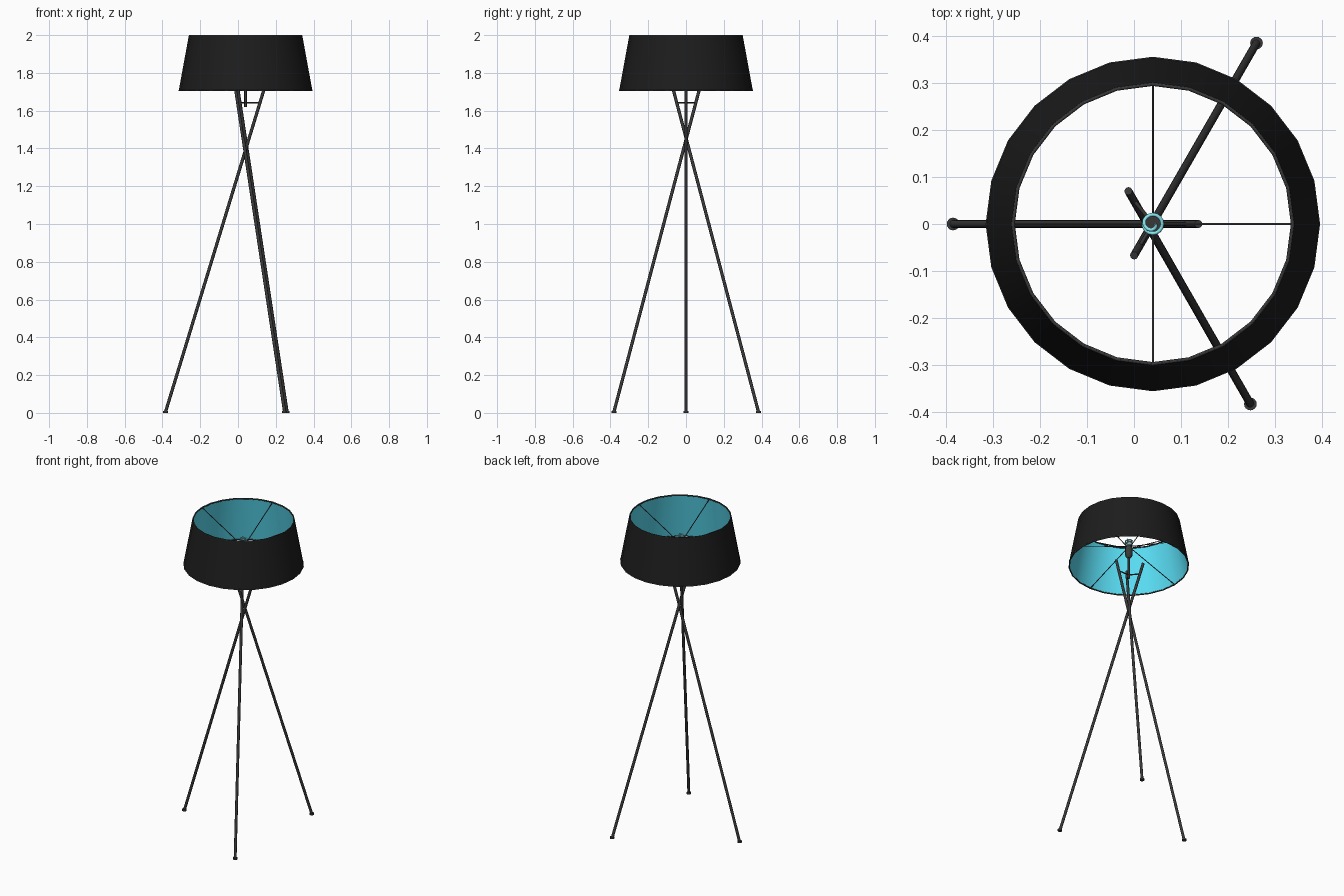
import bpy, bmesh, math
from mathutils import Vector

if "Cube" in bpy.data.objects:
    bpy.data.objects.remove(bpy.data.objects["Cube"])

CX = 0.04          # shade and stem axis
SIDES = 24


def material(name, rgb):
    m = bpy.data.materials.new(name)
    m.diffuse_color = (*rgb, 1)
    m.use_nodes = True
    m.node_tree.nodes["Principled BSDF"].inputs["Base Color"].default_value = m.diffuse_color
    return m


BLACK = material("black_fabric", (0.012, 0.012, 0.012))
METAL = material("dark_metal", (0.04, 0.04, 0.042))
TEAL = material("teal_lining", (0.1, 0.72, 0.9))
BULB = material("bulb_glass", (0.25, 0.8, 0.88))


def finish(name, bm, mat, smooth=True):
    me = bpy.data.meshes.new(name)
    bm.to_mesh(me)
    bm.free()
    for p in me.polygons:
        p.use_smooth = smooth and len(p.vertices) == 4
    me.materials.append(mat)
    ob = bpy.data.objects.new(name, me)
    bpy.context.collection.objects.link(ob)
    return ob


def rod(name, a, b, r, mat=METAL, sides=12):
    a, b = Vector(a), Vector(b)
    bm = bmesh.new()
    bmesh.ops.create_cone(bm, cap_ends=True, segments=sides, radius1=r,
                          radius2=r, depth=(b - a).length)
    rot = (b - a).to_track_quat('Z', 'Y').to_matrix().to_4x4()
    bmesh.ops.transform(bm, matrix=rot, verts=bm.verts)
    bmesh.ops.translate(bm, vec=(a + b) / 2, verts=bm.verts)
    return finish(name, bm, mat)


def lathe(name, profile, mat, sides=SIDES, closed=False):
    bm = bmesh.new()
    rings = [[bm.verts.new((CX + r * math.cos(2 * math.pi * i / sides),
                            r * math.sin(2 * math.pi * i / sides), z))
              for i in range(sides)] for r, z in profile]
    pairs = list(zip(rings, rings[1:]))
    if closed:
        pairs.append((rings[-1], rings[0]))
    for lo, hi in pairs:
        for i in range(sides):
            j = (i + 1) % sides
            bm.faces.new((lo[i], lo[j], hi[j], hi[i]))
    if not closed:
        bm.faces.new(rings[0][::-1])
        bm.faces.new(rings[-1])
    return finish(name, bm, mat)


def open_cone(name, r0, z0, r1, z1, mat, inward=False):
    bm = bmesh.new()
    bmesh.ops.create_cone(bm, cap_ends=False, segments=SIDES, radius1=r0,
                          radius2=r1, depth=z1 - z0)
    bmesh.ops.translate(bm, vec=(CX, 0, (z0 + z1) / 2), verts=bm.verts)
    if inward:
        bmesh.ops.reverse_faces(bm, faces=bm.faces)
    return finish(name, bm, mat)


# Drum shade: outer fabric, coloured lining, rim hoops
open_cone("shade_fabric", 0.354, 1.705, 0.300, 2.0, BLACK)
open_cone("shade_lining", 0.350, 1.705, 0.296, 2.0, TEAL, inward=True)
for name, r, z in (("top_hoop", 0.297, 1.996), ("bottom_hoop", 0.351, 1.708)):
    ring = [(r + 0.004 * math.cos(t * math.pi / 3),
             z + 0.004 * math.sin(t * math.pi / 3)) for t in range(6)]
    lathe(name, ring, METAL, closed=True)

# Wire spokes from the lamp holder to both hoops
for i in range(4):
    c, s = math.cos(i * math.pi / 2), math.sin(i * math.pi / 2)
    hub = (CX + 0.015 * c, 0.015 * s, 1.83)
    rod(f"upper_spoke_{i}", hub, (CX + 0.297 * c, 0.297 * s, 1.996), 0.0025, sides=6)
    rod(f"lower_spoke_{i}", hub, (CX + 0.351 * c, 0.351 * s, 1.708), 0.0025, sides=6)

# Crossing tripod legs with feet and tie bars to the stem
legs = [((-0.384, 0), (0.137, 0)),
        ((0.260, 0.384), (0.0, -0.067)),
        ((0.247, -0.382), (-0.012, 0.070))]
for i, (foot, top) in enumerate(legs):
    a, b = Vector((*foot, 0.004)), Vector((*top, 1.71))
    rod(f"leg_{i}", a, b, 0.0085)
    rod(f"foot_{i}", (*foot, 0), (*foot, 0.010), 0.0135, sides=16)
    rod(f"tie_bar_{i}", (CX, 0, 1.643), a.lerp(b, (1.643 - a.z) / (b.z - a.z)), 0.004, sides=8)

# Stem and lamp holder
rod("stem", (CX, 0, 1.62), (CX, 0, 1.77), 0.007)
lathe("lamp_holder", [(0.009, 1.755), (0.017, 1.765), (0.021, 1.775),
                      (0.021, 1.825), (0.017, 1.84)], METAL, 16)

# Small spiral bulb
cu = bpy.data.curves.new("spiral_bulb", 'CURVE')
cu.dimensions = '3D'
cu.bevel_depth = 0.004
cu.bevel_resolution = 2
sp = cu.splines.new('POLY')
N = 48
sp.points.add(N)
for k, p in enumerate(sp.points):
    t = k / N
    r = 0.020 * min(1, 4 * (1 - t) + 0.25)
    ang = t * 6 * math.pi
    p.co = (CX + r * math.cos(ang), r * math.sin(ang), 1.838 + 0.045 * t, 1)
cu.materials.append(BULB)
bpy.context.collection.objects.link(bpy.data.objects.new("spiral_bulb", cu))
